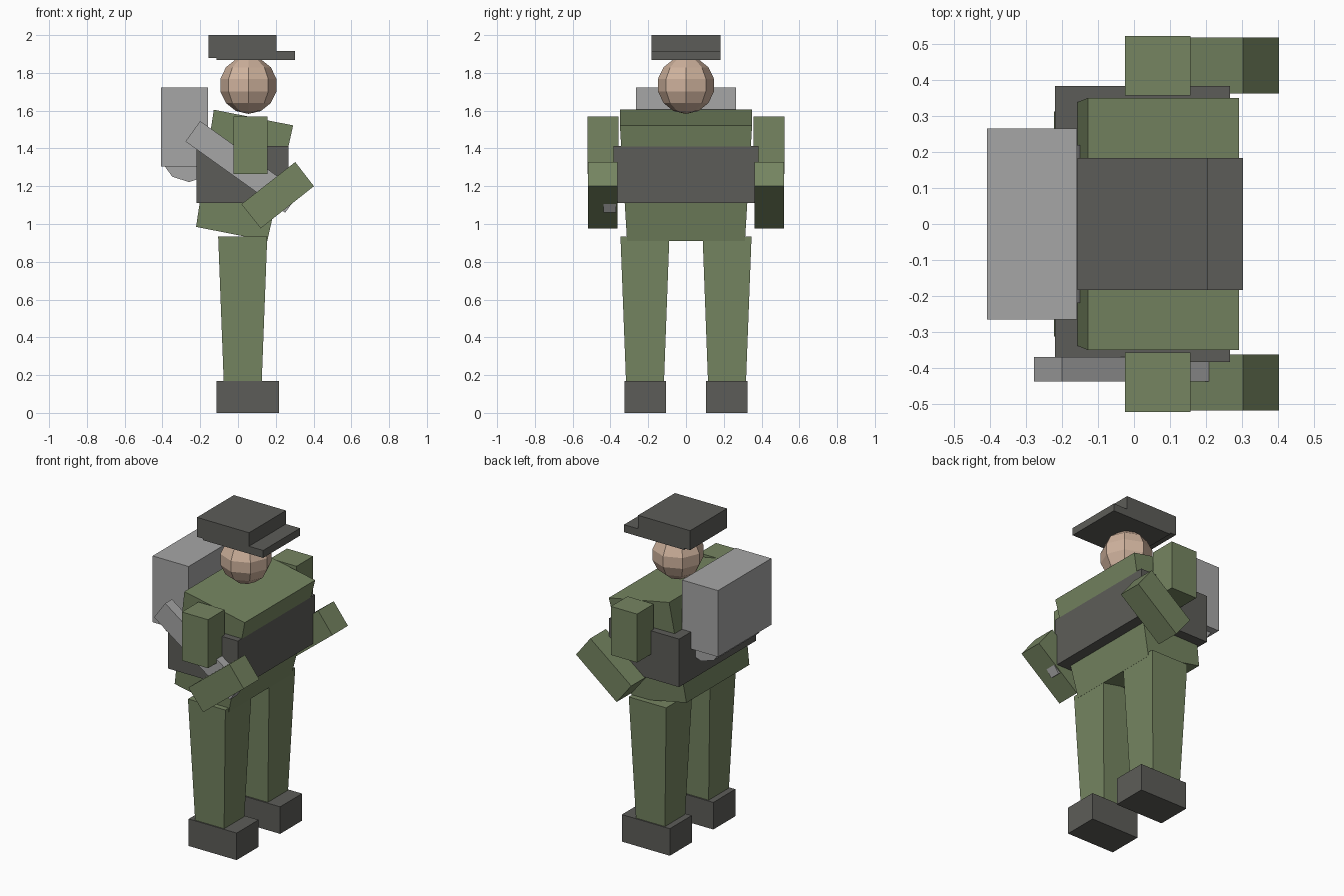
import bpy
import math

cube = bpy.data.objects.get("Cube")
if cube:
    bpy.data.objects.remove(cube, do_unlink=True)


def material(name, rgb):
    m = bpy.data.materials.new(name)
    m.use_nodes = True
    m.diffuse_color = (*rgb, 1)
    bsdf = m.node_tree.nodes["Principled BSDF"]
    bsdf.inputs["Base Color"].default_value = (*rgb, 1)
    bsdf.inputs["Roughness"].default_value = 0.8
    return m


GREEN = material("uniform_green", (0.18, 0.235, 0.12))
DARK = material("dark_grey", (0.108, 0.108, 0.098))
LIGHT = material("light_grey", (0.38, 0.38, 0.38))
SKIN = material("skin", (0.63, 0.45, 0.34))


def slab(name, mat, corners, low, high=None):
    """Side profile (bottom back, bottom front, top front, top back) swept in y;
    low and high are the y spans of its bottom and top edges."""
    spans = (low, low, high or low, high or low)
    verts = [(x, s[i], z) for i in (0, 1) for (x, z), s in zip(corners, spans)]
    faces = [(0, 1, 2, 3), (7, 6, 5, 4)]
    faces += [(i, i + 4, (i + 1) % 4 + 4, (i + 1) % 4) for i in range(4)]
    mesh = bpy.data.meshes.new(name)
    mesh.from_pydata(verts, [], faces)
    mesh.materials.append(mat)
    obj = bpy.data.objects.new(name, mesh)
    bpy.context.collection.objects.link(obj)
    return obj


def box(name, mat, x, y, z):
    return slab(name, mat, [(x[0], z[0]), (x[1], z[0]), (x[1], z[1]), (x[0], z[1])], y)


def paint(name, mat):
    obj = bpy.context.object
    obj.name = name
    obj.data.materials.append(mat)


# Limbs, repeated on both sides
for side, s in (("front", -1), ("back", 1)):
    def span(a, b):
        return tuple(sorted((s * a, s * b)))

    box(side + "_boot", DARK, (-0.115, 0.218), span(0.107, 0.325), (0, 0.17))
    slab(side + "_leg", GREEN,
         [(-0.075, 0.15), (0.125, 0.15), (0.155, 0.935), (-0.105, 0.935)],
         span(0.117, 0.317), span(0.088, 0.347))
    box(side + "_upper_arm", GREEN, (-0.025, 0.157), span(0.357, 0.522), (1.265, 1.57))
    slab(side + "_forearm", GREEN,
         [(0.12, 0.977), (0.402, 1.2), (0.303, 1.328), (0.018, 1.105)],
         span(0.363, 0.518))

# Leaning tapered torso with a vest around it
slab("torso", GREEN,
     [(-0.222, 0.985), (0.155, 0.91), (0.292, 1.522), (-0.128, 1.605)],
     (-0.312, 0.312), (-0.35, 0.35))
box("vest", DARK, (-0.22, 0.267), (-0.383, 0.383), (1.11, 1.412))

# Backpack and the roll under it
box("backpack", LIGHT, (-0.408, -0.158), (-0.265, 0.265), (1.305, 1.722))
bpy.ops.mesh.primitive_cylinder_add(vertices=10, radius=0.15, depth=0.44,
                                    location=(-0.26, 0, 1.372),
                                    rotation=(math.pi / 2, 0, 0))
paint("pack_roll", LIGHT)

# Rifle slung through the arm
slab("rifle", LIGHT,
     [(-0.278, 1.437), (0.25, 1.06), (0.328, 1.168), (-0.2, 1.545)],
     (-0.437, -0.37))

# Head and cap
bpy.ops.mesh.primitive_uv_sphere_add(segments=8, ring_count=7, radius=0.152,
                                     location=(0.055, 0, 1.735))
paint("head", SKIN)
box("cap_crown", DARK, (-0.157, 0.205), (-0.183, 0.183), (1.878, 2.0))
box("cap_brim", DARK, (-0.115, 0.303), (-0.183, 0.183), (1.868, 1.915))
